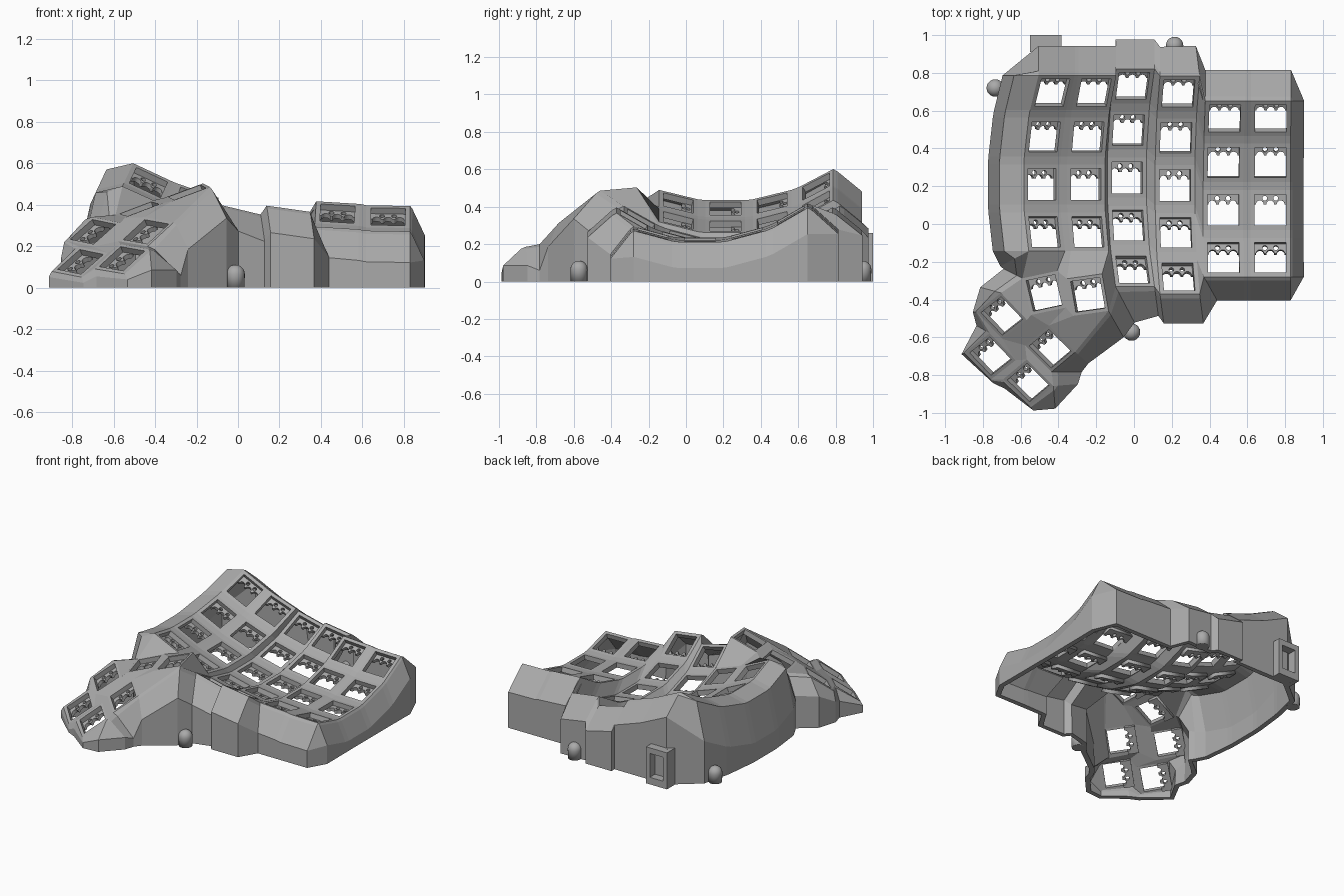
import bpy, bmesh, math
from mathutils import Matrix, Vector

if "Cube" in bpy.data.objects:
    bpy.data.objects.remove(bpy.data.objects["Cube"])

grey = bpy.data.materials.new("grey_plastic")
grey.use_nodes = True
color = (0.4, 0.4, 0.4, 1)
grey.diffuse_color = color
grey.node_tree.nodes["Principled BSDF"].inputs["Base Color"].default_value = color


def add_object(name, mesh, matrix=None):
    obj = bpy.data.objects.new(name, mesh)
    if not mesh.materials:
        mesh.materials.append(grey)
    if matrix is not None:
        obj.matrix_world = matrix
    bpy.context.scene.collection.objects.link(obj)
    return obj


# Key placement: curved finger columns, then tilted thumb keys
RADIUS, STEP, THICK = 0.97, math.radians(15), 0.035
HALF, THUMB_HALF, HOLE = 0.106, 0.1, 0.083
columns = {  # x, y, z of the flat row, sideways tilt, row count
    "A": (-0.487, 0.21, 0.39, 25, 4), "B": (-0.254, 0.21, 0.296, 19, 4),
    "C": (-0.037, 0.245, 0.2, 13.5, 5), "D": (0.217, 0.206, 0.2, 8, 5),
    "E": (0.472, 0.074, 0.228, 3.5, 4), "F": (0.722, 0.074, 0.213, 1, 4),
}
thumbs = {  # x, y, z, yaw, slope along x, slope along y
    "T1": (-0.476, -0.365, 0.38, 12, 0.35, 0.15),
    "T2": (-0.245, -0.375, 0.46, 8, 0.35, 0.15),
    "T3": (-0.70, -0.487, 0.27, 38, 0.42, 0.6),
    "T4": (-0.76, -0.70, 0.125, 38, 0.42, 0.6),
    "T5": (-0.444, -0.66, 0.27, 40, 0.42, 0.6),
    "T6": (-0.56, -0.84, 0.14, 40, 0.42, 0.6),
}
keys = {}
for name, (x, y, z, tilt, rows) in columns.items():
    for row in range(rows):
        keys[f"{name}{row}"] = (
            Matrix.Translation((x, y, z))
            @ Matrix.Rotation(math.radians(tilt), 4, "Y")
            @ Matrix.Translation((0, 0, RADIUS))
            @ Matrix.Rotation(STEP * (2 - row), 4, "X")
            @ Matrix.Translation((0, 0, -RADIUS)))
for name, (x, y, z, yaw, sx, sy) in thumbs.items():
    up = Vector((-sx, -sy, 1)).normalized()
    a = math.radians(yaw)
    side = Vector((math.cos(a), math.sin(a), sx * math.cos(a) + sy * math.sin(a))).normalized()
    turn = Matrix((side, up.cross(side), up)).transposed().to_4x4()
    keys[name] = Matrix.Translation((x, y, z)) @ turn

# Key plates with square openings
bm = bmesh.new()
corner = {}
SIGNS = {"bl": (-1, 1), "br": (1, 1), "fr": (1, -1), "fl": (-1, -1)}
plate_faces = []
for name, matrix in keys.items():
    half = THUMB_HALF if name[0] == "T" else HALF
    outer, inner = [], []
    for tag, (sx, sy) in SIGNS.items():
        v = bm.verts.new(matrix @ Vector((sx * half, sy * half, 0)))
        corner[name + tag] = v
        outer.append(v)
        inner.append(bm.verts.new(matrix @ Vector((sx * HOLE, sy * HOLE, 0))))
    for i in range(4):
        j = (i + 1) % 4
        plate_faces.append(bm.faces.new((outer[i], inner[i], inner[j], outer[j])))


def bridge(names):
    bm.faces.new([corner[n] for n in names.split()])


# Webs along and between finger columns
for name, data in columns.items():
    for r in range(data[4] - 1):
        bridge(f"{name}{r}fl {name}{r}fr {name}{r+1}br {name}{r+1}bl")
for a, b in zip("ABCDE", "BCDEF"):
    count = min(columns[a][4], columns[b][4])
    for r in range(count):
        bridge(f"{a}{r}br {a}{r}fr {b}{r}fl {b}{r}bl")
        if r < count - 1:
            bridge(f"{a}{r}fr {a}{r+1}br {b}{r+1}bl {b}{r}fl")

# Webs joining the thumb cluster and the uneven column ends
for names in (
    "D3fr E3fl D4br", "D4br E3fl D4fr",
    "A3fl A3fr T1br T1bl", "A3fr B3fl T2bl T1br", "B3fl B3fr T2br T2bl",
    "B3fr C3fl C4bl", "B3fr C4bl T2br", "C4bl C4fl T2fr T2br",
    "T1br T2bl T2fl T1fr", "T1bl T3br T3fr T1fl", "T3fl T3fr T5br T5bl",
    "T3bl T3fl T4fr T4br", "T5bl T5fl T6fr T6br", "T4fl T4fr T6br T6bl",
    "T3fl T5bl T6br T4fr", "T3fr T1fl T5br", "T1fl T1fr T5br",
    "T1fr T2fl T5br", "T5br T2fl T2fr T5fr",
):
    bridge(names)

# Skirt walls: edge corners, outward x and y, drop of the shoulder, ridge position
right_edge = " ".join(f"F{r}{c}" for r in (3, 2, 1, 0) for c in ("fr", "br"))
left_edge = " ".join(f"A{r}{c}" for r in range(4) for c in ("bl", "fl"))
runs = [
    (right_edge, 0.07, 0, 0.14, 0.15),
    ("F0br F0bl E0br E0bl", 0, 0.165, 0.14, 0.15),
    ("D0br", -0.02, 0.16, 0.12, 0.15),
    ("D0bl C0br C0bl B0br B0bl A0br A0bl", 0, 0.155, 0.12, 0.15),
    (left_edge, -0.19, 0, 0.3, 0.68),
    ("A3fl", -0.15, -0.08, 0.28, 0.5),
    ("T1bl", -0.1, 0.05, 0.12, 0.3), ("T3br", -0.11, 0.03, 0.12, 0.3),
    ("T3bl", -0.02, 0, 0.08, 0.3), ("T4br", -0.07, 0.04, 0.08, 0.3),
    ("T4bl", -0.02, -0.01, 0.03, 0.3), ("T4fl", 0.01, -0.02, 0.03, 0.3),
    ("T6bl", 0.01, -0.05, 0.04, 0.3), ("T6fl", 0.02, -0.025, 0.03, 0.3),
    ("T6fr", 0.01, -0.12, 0.1, 0.2), ("T6fr", 0.13, 0.01, 0.1, 0.2),
    ("T5fl", 0.16, 0, 0.14, 0.2), ("T5fr", 0.07, -0.06, 0.13, 0.2),
    ("T2fr", 0.08, -0.14, 0.15, 0.15), ("C4fl", 0.1, -0.19, 0.13, 0.15),
    ("C4fr D4fl D4fr", 0.02, -0.155, 0.13, 0.15),
    ("E3fl", 0.07, -0.125, 0.15, 0.15),
    ("E3fr F3fl F3fr", 0, -0.125, 0.15, 0.15),
]
wall = []
for names, dx, dy, drop, ridge in runs:
    for n in names.split():
        top = corner[n]
        p = top.co
        steps = ((ridge, max(p.z - drop * 0.1, 0.02)), (1, max(p.z - drop, 0.012)), (1, 0))
        wall.append([top] + [bm.verts.new((p.x + dx * f, p.y + dy * f, z)) for f, z in steps])
for a, b in zip(wall, wall[1:] + wall[:1]):
    for i in range(3):
        ring = [a[i], a[i + 1], b[i + 1], b[i]]
        bm.faces.new(list(dict.fromkeys(ring)))

bmesh.ops.recalc_face_normals(bm, faces=bm.faces)
bm.normal_update()
if sum(f.normal.z for f in plate_faces) < 0:
    bmesh.ops.reverse_faces(bm, faces=bm.faces)
mesh = bpy.data.meshes.new("case_shell")
bm.to_mesh(mesh)
bm.free()
shell = add_object("case_shell", mesh)
solid = shell.modifiers.new("thickness", "SOLIDIFY")
solid.thickness, solid.offset = THICK, -1

# Switch socket holder: flat bracket with scalloped front edge and pin holes
curve = bpy.data.curves.new("socket_outline", "CURVE")
curve.dimensions, curve.fill_mode, curve.extrude = "2D", "BOTH", 0.012


def arc(cx, cy, r, start, end, count):
    return [(cx + r * math.cos(start + (end - start) * i / count),
             cy + r * math.sin(start + (end - start) * i / count)) for i in range(count + 1)]


def outline(points):
    s = curve.splines.new("POLY")
    s.points.add(len(points) - 1)
    for p, (x, y) in zip(s.points, points):
        p.co = (x, y, 0, 1)
    s.use_cyclic_u = True


edge = [(-0.095, 0.1), (-0.095, 0.03)]
for cx in (-0.055, 0, 0.055):
    edge += arc(cx, 0.03, 0.021, math.pi, 0, 8)
outline(edge + [(0.095, 0.03), (0.095, 0.1)])
for cx in (-0.029, 0.029):
    outline(arc(cx, 0.062, 0.013, 0, math.tau, 10)[:-1])
helper = bpy.data.objects.new("socket_helper", curve)
bpy.context.scene.collection.objects.link(helper)
bpy.context.view_layer.update()
socket = bpy.data.meshes.new_from_object(
    helper.evaluated_get(bpy.context.evaluated_depsgraph_get()))
bpy.data.objects.remove(helper)
socket.materials.clear()
for name, matrix in keys.items():
    add_object(f"socket_holder_{name}", socket, matrix @ Matrix.Translation((0, 0, -THICK - 0.01)))

# Domed screw posts around the base
for name, x, y in (("front", -0.013, -0.572), ("back", 0.215, 0.945), ("left", -0.735, 0.72)):
    bm = bmesh.new()
    bmesh.ops.create_uvsphere(bm, u_segments=20, v_segments=12, radius=0.046)
    for v in bm.verts:
        v.co.z = v.co.z + 0.065 if v.co.z > -0.001 else 0
    mesh = bpy.data.meshes.new("screw_post")
    bm.to_mesh(mesh)
    bm.free()
    mesh.shade_smooth()
    add_object(f"screw_post_{name}", mesh, Matrix.Translation((x, y, 0)))

# Socket frame on the back wall
bm = bmesh.new()
for x, z, w, h in ((-0.535, 0.13, 0.03, 0.26), (-0.4, 0.13, 0.03, 0.26),
                   (-0.467, 0.025, 0.105, 0.05), (-0.467, 0.24, 0.105, 0.04)):
    bmesh.ops.create_cube(bm, size=1, matrix=Matrix.Translation((x, 0.955, z))
                          @ Matrix.Diagonal((w, 0.09, h, 1)))
mesh = bpy.data.meshes.new("port_frame")
bm.to_mesh(mesh)
bm.free()
add_object("port_frame", mesh)
